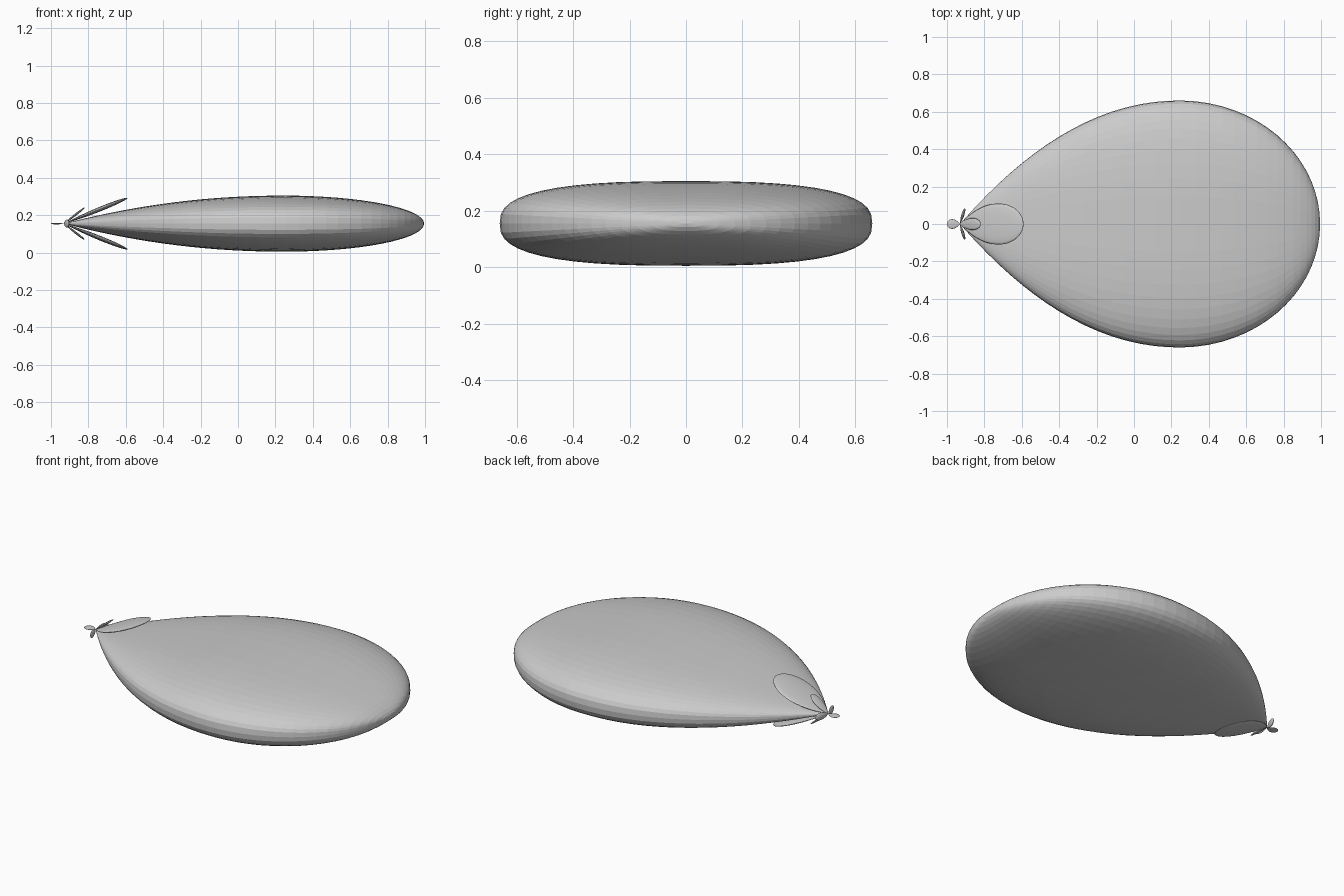
import bpy, math
from mathutils import Matrix, Vector

if "Cube" in bpy.data.objects:
    bpy.data.objects.remove(bpy.data.objects["Cube"])

ZC = 0.155          # height of the long axis
TIP = -0.93         # x of the pointed end
PEAK = 0.61         # widest place along the length


def teardrop(name, length, half_w, half_t, power, sides, rings, base, rot):
    """Flattened teardrop along +x: pointed start, widest at PEAK, round end."""
    verts, faces = [(0, 0, 0)], []
    for i in range(1, rings):
        u = 0.5 - 0.5 * math.cos(math.pi * i / rings)
        if u < PEAK:
            r = 1 - ((PEAK - u) / PEAK) ** 2.05
        else:
            r = math.sqrt(max(0, 1 - ((u - PEAK) / (1 - PEAK)) ** 2))
        for j in range(sides):
            a = 2 * math.pi * j / sides
            c, s = math.cos(a), math.sin(a)
            y = math.copysign(abs(c) ** (2 / power), c)
            z = math.copysign(abs(s) ** (2 / power), s)
            verts.append((u * length, r * half_w * y, r * half_t * z))
    verts.append((length, 0, 0))
    last = len(verts) - 1
    for j in range(sides):
        k = (j + 1) % sides
        faces.append((0, 1 + k, 1 + j))
        for i in range(rings - 2):
            p, q = 1 + i * sides, 1 + (i + 1) * sides
            faces.append((p + j, p + k, q + k, q + j))
        p = 1 + (rings - 2) * sides
        faces.append((p + j, p + k, last))
    me = bpy.data.meshes.new(name)
    me.from_pydata(verts, [], faces)
    me.transform(Matrix.Translation(Vector(base)) @ rot)
    me.update()
    ob = bpy.data.objects.new(name, me)
    bpy.context.collection.objects.link(ob)
    return ob


def turn(angle, axis):
    return Matrix.Rotation(math.radians(angle), 4, axis)


def smooth(ob):
    for p in ob.data.polygons:
        p.use_smooth = True


tip = (TIP, 0, ZC)

# Main flattened body
teardrop("body", 1.925, 0.66, 0.15, 2.7, 48, 40, tip, Matrix.Identity(4))

# Large and small leaves above and below the pointed end
for side, s in (("upper", -1), ("lower", 1)):
    smooth(teardrop("large_leaf_" + side, 0.366, 0.11, 0.012, 2, 24, 20,
                    tip, turn(s * 22, 'Y')))
    smooth(teardrop("small_leaf_" + side, 0.14, 0.032, 0.006, 2, 16, 12,
                    tip, turn(s * 38, 'Y')))

# Small upright leaves to the left and right
for side, s in (("left", 1), ("right", -1)):
    smooth(teardrop("side_leaf_" + side, 0.088, 0.022, 0.008, 2, 16, 12,
                    tip, turn(s * 73, 'Z') @ turn(90, 'X')))

# Flat stalk tab at the very end
smooth(teardrop("stalk_tab", 0.07, 0.026, 0.004, 2, 16, 12, tip, turn(180, 'Z')))
